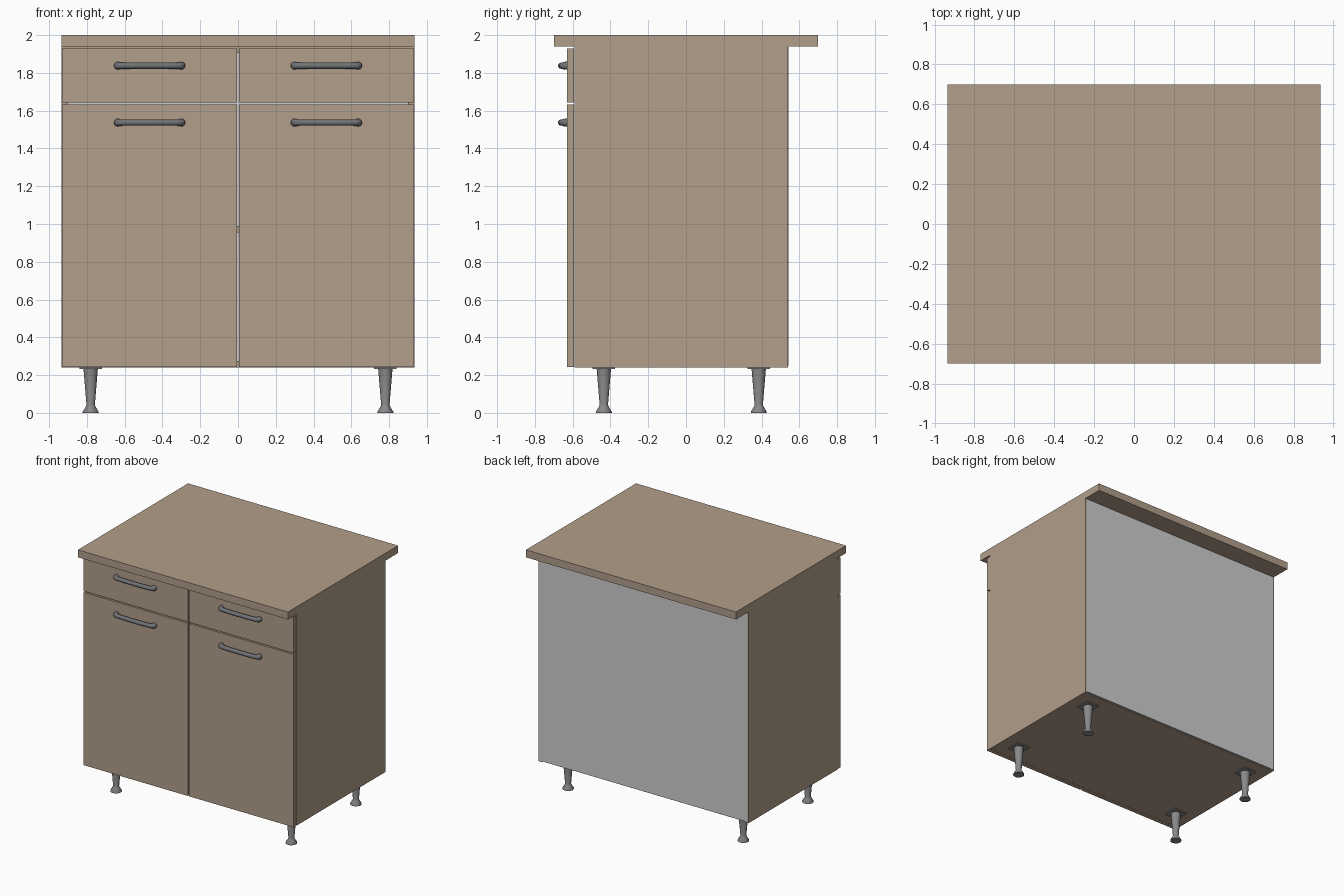
import bpy, bmesh, math

if "Cube" in bpy.data.objects:
    bpy.data.objects.remove(bpy.data.objects["Cube"])


def material(name, rgb):
    m = bpy.data.materials.new(name)
    m.diffuse_color = (*rgb, 1)
    m.use_nodes = True
    m.node_tree.nodes["Principled BSDF"].inputs["Base Color"].default_value = m.diffuse_color
    return m


WOOD = material("tan wood", (0.445, 0.342, 0.254))
WHITE = material("pale back board", (0.62, 0.62, 0.62))
STEEL = material("leg steel", (0.25, 0.25, 0.25))
DARK = material("handle steel", (0.16, 0.167, 0.178))


def add(name, mesh, mat, smooth=False):
    ob = bpy.data.objects.new(name, mesh)
    bpy.context.collection.objects.link(ob)
    mesh.materials.clear()
    mesh.materials.append(mat)
    if smooth:
        bpy.ops.object.select_all(action='DESELECT')
        ob.select_set(True)
        bpy.context.view_layer.objects.active = ob
        bpy.ops.object.shade_smooth_by_angle(angle=math.radians(35))
    return ob


def box(name, x, y, z, mat=WOOD):
    """Box from (min, max) ranges on each axis."""
    bm = bmesh.new()
    bmesh.ops.create_cube(bm, size=1)
    for v in bm.verts:
        v.co = [r[0] if c < 0 else r[1] for c, r in zip(v.co, (x, y, z))]
    me = bpy.data.meshes.new(name)
    bm.to_mesh(me)
    bm.free()
    return add(name, me, mat)


def lathe(name, profile, loc, mat, seg=24):
    """Turned part from (radius, z) points, closed at both ends."""
    bm = bmesh.new()
    rings = [[bm.verts.new((r * math.cos(math.tau * i / seg), r * math.sin(math.tau * i / seg), z))
              for i in range(seg)] for r, z in profile]
    for a, b in zip(rings, rings[1:]):
        for i in range(seg):
            j = (i + 1) % seg
            bm.faces.new((a[i], a[j], b[j], b[i]))
    bm.faces.new(rings[0][::-1])
    bm.faces.new(rings[-1])
    me = bpy.data.meshes.new(name)
    bm.to_mesh(me)
    bm.free()
    add(name, me, mat, True).location = loc


def handle(name, x, z):
    """Bow handle swept along a rounded bridge path."""
    half = [(0.168, 0, 1.2), (0.168, -0.010, 1.2), (0.165, -0.019, 1.1),
            (0.156, -0.025, 1.0), (0.140, -0.028, 0.95), (0.07, -0.031, 0.95)]
    path = half + [(-px, py, r) for px, py, r in reversed(half)]
    cu = bpy.data.curves.new(name, 'CURVE')
    cu.dimensions = '3D'
    cu.bevel_depth = 0.0175
    cu.bevel_resolution = 4
    cu.use_fill_caps = True
    sp = cu.splines.new('POLY')
    sp.points.add(len(path) - 1)
    for p, (px, py, r) in zip(sp.points, path):
        p.co = (px, py, 0, 1)
        p.radius = r
    tmp = bpy.data.objects.new("handle_path", cu)
    me = bpy.data.meshes.new_from_object(tmp)
    bpy.data.objects.remove(tmp)
    add(name, me, DARK, True).location = (x, -0.63, z)


# Countertop
box("countertop", (-0.935, 0.935), (-0.70, 0.70), (1.94, 2.0))

# Hollow carcass: sides, bottom, shelf, top rails, back board
for side, s in (("left", -1), ("right", 1)):
    box(side + "_side_panel", sorted((s * 0.935, s * 0.90)), (-0.59, 0.54), (0.24, 1.94))
box("bottom_panel", (-0.90, 0.90), (-0.59, 0.53), (0.24, 0.275))
box("shelf", (-0.90, 0.90), (-0.56, 0.53), (0.955, 0.99))
box("front_top_rail", (-0.90, 0.90), (-0.59, -0.39), (1.905, 1.94))
box("rear_top_rail", (-0.90, 0.90), (0.33, 0.53), (1.905, 1.94))
box("back_board", (-0.927, 0.927), (0.53, 0.542), (0.247, 1.938), WHITE)

# Drawer fronts, doors and their handles
for side, s in (("left", -1), ("right", 1)):
    xs = sorted((s * 0.006, s * 0.933))
    box(side + "_drawer_front", xs, (-0.63, -0.594), (1.642, 1.93))
    box(side + "_door", xs, (-0.63, -0.594), (0.242, 1.632))
    handle(side + "_drawer_handle", s * 0.468, 1.838)
    handle(side + "_door_handle", s * 0.468, 1.537)

# Tapered legs with flared feet and mounting plates
PROFILE = [(0.042, 0), (0.042, 0.006), (0.024, 0.036), (0.022, 0.042), (0.038, 0.234)]
for side, x in (("left", -0.78), ("right", 0.78)):
    for end, y in (("front", -0.435), ("rear", 0.385)):
        lathe(f"{end}_{side}_leg", PROFILE, (x, y, 0), STEEL)
        box(f"{end}_{side}_leg_plate", (x - 0.06, x + 0.06), (y - 0.06, y + 0.06),
            (0.233, 0.24), STEEL)
